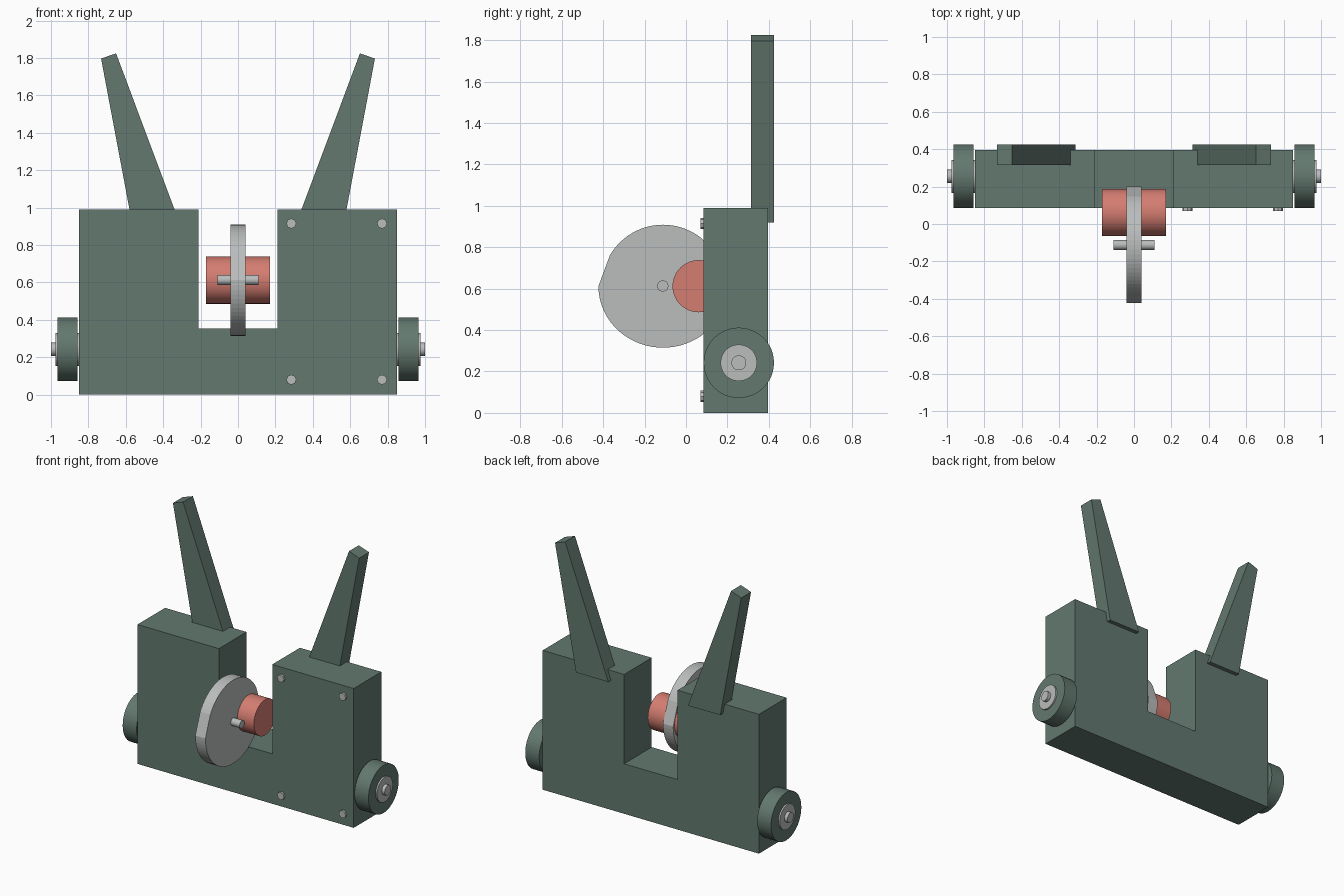
import bpy, bmesh, math
from mathutils import Matrix

cube = bpy.data.objects.get("Cube")
if cube:
    bpy.data.objects.remove(cube, do_unlink=True)


def material(name, rgb):
    mat = bpy.data.materials.new(name)
    mat.use_nodes = True
    mat.diffuse_color = (*rgb, 1)
    mat.node_tree.nodes["Principled BSDF"].inputs["Base Color"].default_value = (*rgb, 1)
    return mat


green = material("dull green", (0.125, 0.19, 0.16))
steel = material("light grey metal", (0.49, 0.51, 0.505))
coral = material("coral red", (0.66, 0.205, 0.165))


def finish(name, bm, mat, smooth=False):
    bmesh.ops.recalc_face_normals(bm, faces=bm.faces[:])
    mesh = bpy.data.meshes.new(name)
    bm.to_mesh(mesh)
    bm.free()
    mesh.materials.append(mat)
    obj = bpy.data.objects.new(name, mesh)
    bpy.context.collection.objects.link(obj)
    if smooth:
        bpy.ops.object.select_all(action='DESELECT')
        obj.select_set(True)
        bpy.context.view_layer.objects.active = obj
        bpy.ops.object.shade_smooth_by_angle(angle=math.radians(35))
    return obj


def extrude(name, points, offset, mat):
    """Solid made by sweeping a flat 3D outline along an offset."""
    bm = bmesh.new()
    face = bm.faces.new([bm.verts.new(p) for p in points])
    new = bmesh.ops.extrude_face_region(bm, geom=[face])["geom"]
    bmesh.ops.translate(bm, vec=offset, verts=[v for v in new if isinstance(v, bmesh.types.BMVert)])
    return finish(name, bm, mat)


def cylinder(name, centre, radius, length, axis, mat, sides=48):
    bm = bmesh.new()
    turn = Matrix.Rotation(math.pi / 2, 4, 'Y' if axis == 'X' else 'X')
    bmesh.ops.create_cone(bm, cap_ends=True, segments=sides, radius1=radius, radius2=radius,
                          depth=length, matrix=Matrix.Translation(centre) @ turn)
    return finish(name, bm, mat, smooth=sides > 12)


# U-shaped body
FRONT, BACK = 0.085, 0.395
half = [(0.85, 0), (0.85, 0.99), (0.21, 0.99), (0.21, 0.355)]
outline = half + [(-x, z) for x, z in reversed(half)]
extrude("body", [(x, FRONT, z) for x, z in outline], (0, BACK - FRONT, 0), green)

# Tapered uprights and side wheels, mirrored
upright = [(0.313, 0.92), (0.567, 0.92), (0.732, 1.797), (0.652, 1.825)]
for side, s in (("left", 1), ("right", -1)):
    extrude(side + "_upright", [(s * x, 0.315, z) for x, z in upright], (0, 0.11, 0), green)
    for part, radius, start, end, mat in (("wheel", 0.17, 0.857, 0.966, green),
                                          ("hub", 0.088, 0.845, 0.977, steel),
                                          ("axle", 0.036, 0.84, 1.0, steel)):
        cylinder(f"{side}_{part}", (s * (start + end) / 2, 0.255, 0.242), radius, end - start, 'X', mat)

# Bolts on one half of the front
for x in (0.285, 0.77):
    for z in (0.08, 0.915):
        cylinder("front_bolt", (x, 0.085, z), 0.027, 0.03, 'Y', steel, sides=8)

# Cam disc: round above, pointed at both ends, slightly wider below
cam = []
for i in range(72):
    a = math.radians(i * 5)
    if 0 < a < math.radians(30) or math.radians(150) < a < math.pi - 0.01:
        continue
    width = 0.297 if 0.01 < a < math.pi - 0.01 else 0.312
    cam.append((-0.04, -0.111 + width * math.cos(a), 0.612 + 0.297 * math.sin(a)))
extrude("cam_disc", cam, (0.08, 0, 0), steel)

# Drum and pin through the disc
cylinder("drum", (0, 0.061, 0.612), 0.126, 0.34, 'X', coral)
cylinder("disc_pin", (0, -0.112, 0.613), 0.027, 0.22, 'X', steel, sides=32)
